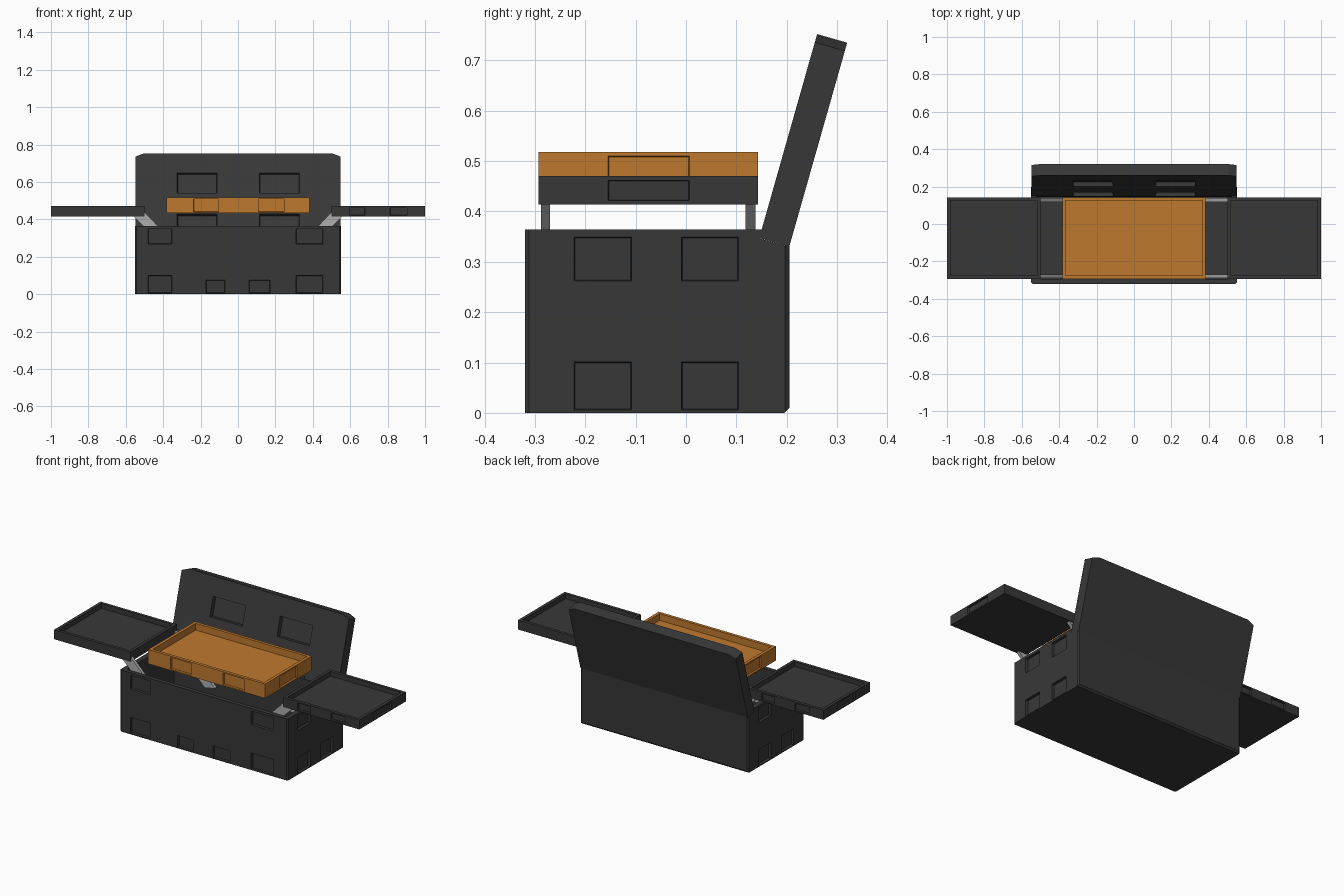
import bpy, bmesh, math
from mathutils import Vector

if "Cube" in bpy.data.objects:
    bpy.data.objects.remove(bpy.data.objects["Cube"])


def material(name, rgb):
    m = bpy.data.materials.new(name)
    m.diffuse_color = (*rgb, 1)
    m.use_nodes = True
    m.node_tree.nodes["Principled BSDF"].inputs["Base Color"].default_value = m.diffuse_color
    return m


DARK = material("charcoal plastic", (0.039, 0.039, 0.039))
ORANGE = material("orange plastic", (0.52, 0.19, 0.028))
GREY = material("light grey metal", (0.42, 0.42, 0.42))


def make_object(name, bm, mat):
    bmesh.ops.recalc_face_normals(bm, faces=bm.faces)
    me = bpy.data.meshes.new(name)
    bm.to_mesh(me)
    bm.free()
    ob = bpy.data.objects.new(name, me)
    bpy.context.collection.objects.link(ob)
    me.materials.append(mat)
    return ob


def prism(points, axis, a, b):
    """Extrude a 2D outline along an axis from a to b."""
    bm = bmesh.new()

    def place(p, d):
        c = list(p)
        c.insert(axis, d)
        return bm.verts.new(c)
    face = bm.faces.new([place(p, a) for p in points])
    out = bmesh.ops.extrude_face_region(bm, geom=[face])
    step = Vector((0, 0, 0))
    step[axis] = b - a
    bmesh.ops.translate(bm, vec=step, verts=[v for v in out["geom"] if isinstance(v, bmesh.types.BMVert)])
    return bm


def box(lo, hi, bm=None, axis=None, inner=1, taper=0.005):
    """Add a box; with an axis, its inner end is narrowed to give sloped recess edges."""
    bm = bm or bmesh.new()
    lo, hi = Vector(lo), Vector(hi)
    mid, size = (lo + hi) / 2, hi - lo
    for v in bmesh.ops.create_cube(bm, size=1)["verts"]:
        s = v.co * 2
        narrow = axis is not None and s[axis] * inner > 0
        for i in range(3):
            t = taper if narrow and i != axis else 0
            v.co[i] = mid[i] + s[i] * (size[i] / 2 - t)
    return bm


def carve(ob, cutters):
    """Subtract all cutter boxes at once."""
    cut = make_object("cutter", cutters, ob.data.materials[0])
    cut.hide_render = True
    mod = ob.modifiers.new("recesses", 'BOOLEAN')
    mod.operation, mod.solver, mod.object = 'DIFFERENCE', 'EXACT', cut
    bpy.ops.object.select_all(action='DESELECT')
    bpy.context.view_layer.objects.active = ob
    ob.select_set(True)
    bpy.ops.object.modifier_apply(modifier=mod.name)
    bpy.data.objects.remove(cut)


# Case body: side profile with a sloped hinge ledge and chamfered uprights
bm = prism([(-0.32, 0), (0.195, 0), (0.205, 0.01), (0.205, 0.33), (0.147, 0.346),
            (0.151, 0.364), (-0.32, 0.364)], 0, -0.55, 0.55)
uprights = [e for e in bm.edges
            if (d := e.verts[0].co - e.verts[1].co) and abs(d.z) > 0.2 and abs(d.x) + abs(d.y) < 1e-5]
bmesh.ops.bevel(bm, geom=uprights, offset=0.008, segments=1, affect='EDGES')
body = make_object("case_body", bm, DARK)

cuts = box((-0.52, -0.295, 0.03), (0.52, 0.146, 0.5))           # hollow inside
for x0, x1 in ((-0.484, -0.35), (0.307, 0.457)):                # front corner recesses
    for z0, z1 in ((0.003, 0.103), (0.265, 0.352)):
        box((x0, -0.34, z0), (x1, -0.307, z1), cuts, 1, 1)
for x0, x1 in ((-0.174, -0.067), (0.056, 0.174)):               # front middle recesses
    box((x0, -0.34, 0.003), (x1, -0.307, 0.078), cuts, 1, 1)
for y0, y1 in ((-0.225, -0.105), (-0.012, 0.107)):              # side recesses
    for z0, z1 in ((0.003, 0.104), (0.259, 0.352)):
        box((0.536, y0, z0), (0.57, y1, z1), cuts, 0, -1)
        box((-0.57, y0, z0), (-0.536, y1, z1), cuts, 0, 1)
carve(body, cuts)

# Lid: clipped upper corners, recesses on the inner face, tilted backwards
lid = make_object("open_lid", prism([(-0.548, 0), (0.548, 0), (0.548, 0.404), (0.505, 0.421),
                                     (-0.505, 0.421), (-0.548, 0.404)], 1, -0.062, 0), DARK)
cuts = bmesh.new()
for x0, x1 in ((-0.327, -0.11), (0.113, 0.33)):
    for v0, v1 in ((0.015, 0.086), (0.198, 0.316)):
        box((x0, -0.08, v0), (x1, -0.038, v1), cuts, 1, 1)
carve(lid, cuts)
lid.location = (0, 0.205, 0.33)
lid.rotation_euler = (-math.radians(15.85), 0, 0)


def tray(name, mat, length, height, z, depth, slots, ends):
    """Shallow tray centred on x with recesses in its front and chosen ends."""
    h, w = length / 2, 0.218
    ob = make_object(name, box((-h, -w, 0), (h, w, height)), mat)
    cut = box((-h + 0.018, -w + 0.018, height - depth), (h - 0.018, w - 0.018, height + 0.05))
    for x0, x1 in slots:
        box((x0, -w - 0.02, 0.004), (x1, -w + 0.01, height - 0.005), cut, 1, 1)
    for s in ends:
        xs = sorted((s * (h - 0.01), s * (h + 0.02)))
        box((xs[0], -0.083, 0.004), (xs[1], 0.085, height - 0.005), cut, 0, -s)
    carve(ob, cut)
    ob.location = (0, -0.075, z)
    return ob


# Orange centre tray and the two swung-out side trays (half-turn copies)
tray("centre_tray", ORANGE, 0.766, 0.085, 0.433, 0.04,
     ((-0.24, -0.1), (0.105, 0.25)), (1, -1))
for side, s in (("right", 1), ("left", -1)):
    t = tray(side + "_tray", DARK, 0.5, 0.056, 0.414, 0.028,
             ((-0.158, -0.068), (0.06, 0.158)), (1,))
    t.location.x = 0.75 * s
    t.rotation_euler.z = 0 if s > 0 else math.pi

# Slanted metal arms carrying the side trays
for side, s in (("right", 1), ("left", -1)):
    for end, y0, y1 in (("front", -0.288, -0.27), ("back", 0.118, 0.138)):
        outline = [(0.499, 0.436), (0.499, 0.414), (0.556, 0.414), (0.30, 0.155), (0.235, 0.17)]
        make_object(f"{side}_{end}_arm", prism([(s * x, z) for x, z in outline], 1, y0, y1), GREY)
